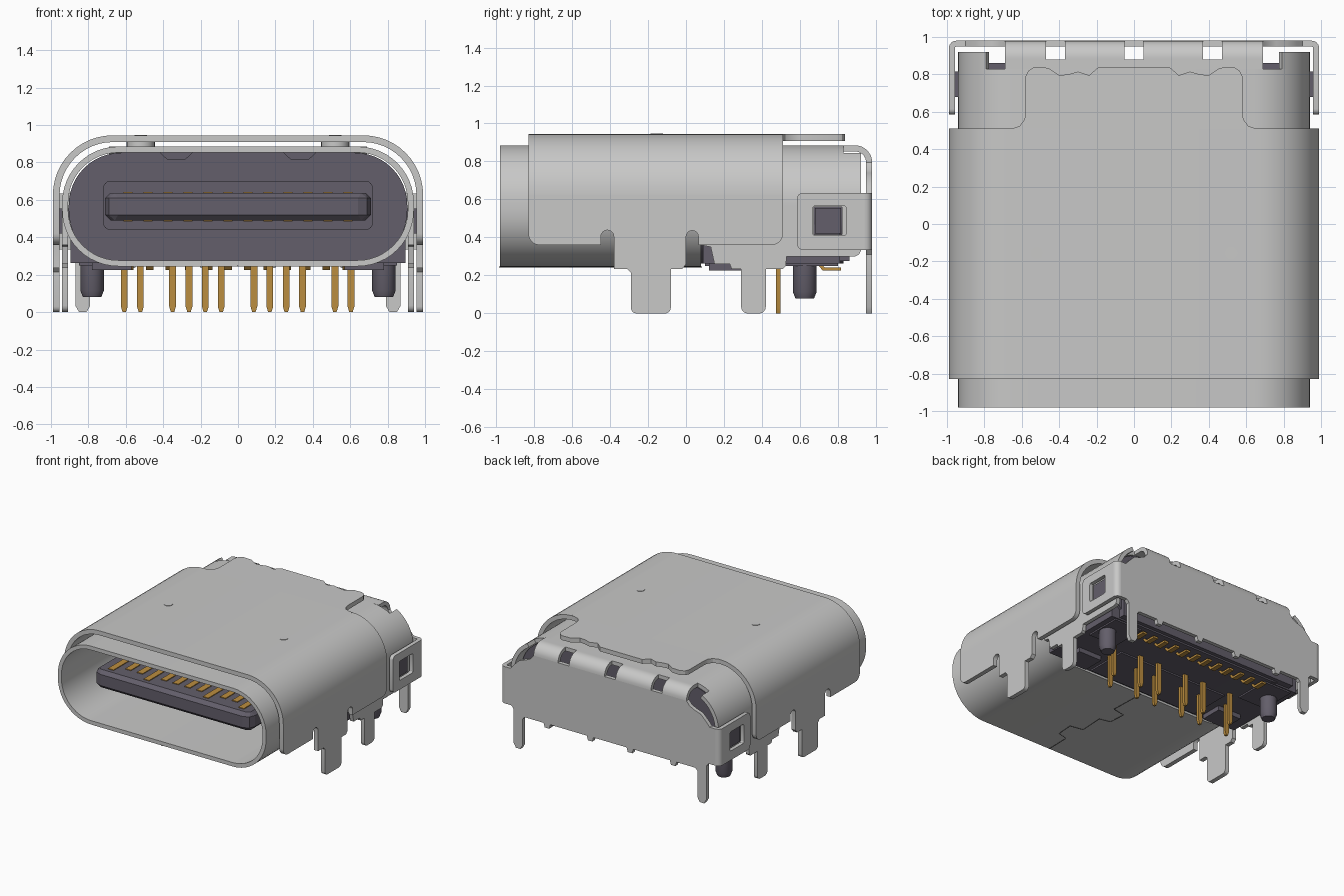
import bpy, bmesh, math
from mathutils import Vector

if "Cube" in bpy.data.objects:
    bpy.data.objects.remove(bpy.data.objects["Cube"])


def material(name, rgb):
    m = bpy.data.materials.new(name)
    m.diffuse_color = (*rgb, 1)
    m.use_nodes = True
    m.node_tree.nodes["Principled BSDF"].inputs["Base Color"].default_value = m.diffuse_color
    return m


METAL = material("brushed_metal", (0.58, 0.58, 0.575))
PLASTIC = material("dark_plastic", (0.125, 0.113, 0.145))
GOLD = material("gold_contact", (0.50, 0.27, 0.05))
SEAM = material("seam_grey", (0.10, 0.10, 0.10))


# ---------- helpers ----------
def place(axis, p, q, d):
    return {'x': (d, p, q), 'y': (p, d, q), 'z': (p, q, d)}[axis]


def build(name, mat, solids, both_sides=False, bevel=0):
    """Each solid is (loops, axis, from, to): flat loops filled and extruded."""
    obm = bmesh.new()
    for side in ((1, -1) if both_sides else (1,)):
        for loops, axis, a, b in solids:
            bm = bmesh.new()
            for loop in loops:
                vs = [bm.verts.new(place(axis, p, q, a)) for p, q in loop]
                for i, v in enumerate(vs):
                    bm.edges.new((vs[i - 1], v))
            normal = Vector(place(axis, 0, 0, 1))
            bmesh.ops.triangle_fill(bm, use_beauty=True, edges=bm.edges[:], normal=normal)
            ext = bmesh.ops.extrude_face_region(bm, geom=bm.faces[:])
            moved = [v for v in ext['geom'] if isinstance(v, bmesh.types.BMVert)]
            bmesh.ops.translate(bm, verts=moved, vec=normal * (b - a))
            for v in bm.verts:
                v.co.x *= side
            bmesh.ops.recalc_face_normals(bm, faces=bm.faces[:])
            tmp = bpy.data.meshes.new("tmp")
            bm.to_mesh(tmp)
            bm.free()
            obm.from_mesh(tmp)
            bpy.data.meshes.remove(tmp)
    me = bpy.data.meshes.new(name)
    bmesh.ops.dissolve_limit(obm, angle_limit=0.002, verts=obm.verts[:], edges=obm.edges[:])
    obm.to_mesh(me)
    obm.free()
    ob = bpy.data.objects.new(name, me)
    bpy.context.collection.objects.link(ob)
    me.materials.append(mat)
    if bevel:
        mod = ob.modifiers.new("bevel", 'BEVEL')
        mod.width, mod.segments = bevel, 1
    else:
        bpy.ops.object.select_all(action='DESELECT')
        ob.select_set(True)
        bpy.context.view_layer.objects.active = ob
        bpy.ops.object.shade_smooth_by_angle(angle=math.radians(30))
    return ob


def arc(cx, cz, r, a0, a1, n=12):
    return [(cx + r * math.cos(math.radians(a0 + (a1 - a0) * i / n)),
             cz + r * math.sin(math.radians(a0 + (a1 - a0) * i / n))) for i in range(n + 1)]


def rrect(x0, x1, z0, z1, r, n=12):
    return (arc(x1 - r, z1 - r, r, 0, 90, n) + arc(x0 + r, z1 - r, r, 90, 180, n)
            + arc(x0 + r, z0 + r, r, 180, 270, n) + arc(x1 - r, z0 + r, r, 270, 360, n))


def rect(x0, x1, z0, z1):
    return [(x0, z0), (x1, z0), (x1, z1), (x0, z1)]


def box(x0, x1, y0, y1, z0, z1):
    return ([rect(x0, x1, z0, z1)], 'y', y0, y1)


def arch(w, top, r, low):
    return [(w, low)] + arc(w - r, top - r, r, 0, 90) + arc(r - w, top - r, r, 90, 180) + [(-w, low)]


def u_loop(w, top, r, low, t):
    return arch(w, top, r, low) + arch(w - t, top - t, r - t, low)[::-1]


def both(half):
    """Mirror a half outline about x = 0."""
    return half + [(-x, z) for x, z in reversed(half)]


# ---------- outer shell: arch, rear tab, side walls with legs ----------
tab = both([(.68, .50), (.65, .51), (.61, .525), (.585, .56), (.58, .6), (.58, .79), (.565, .82),
            (.535, .838), (.46, .835), (.40, .795), (.35, .80), (.3, .815), (.24, .795), (.19, .838)])
build("outer_shell", METAL, [([u_loop(.99, .945, .32, .62, .036)], 'y', -.83, .51),
                             ([tab], 'z', .909, .945)])
wall = ([(-.83, .62), (.51, .62)] + arc(.45, .42, .06, 0, -90, 5) + [(.065, .36)]
        + arc(.033, .405, .032, 0, 180, 8) + [(.001, .26), (-.02, .235), (-.08, .235)]
        + arc(-.11, .03, .03, 0, -90, 4) + arc(-.26, .03, .03, 270, 180, 4)
        + [(-.29, .215), (-.31, .235), (-.38, .235)] + arc(-.414, .405, .034, 0, 180, 8)
        + [(-.448, .36)] + arc(-.77, .42, .06, 270, 180, 5))
build("outer_side_walls", METAL, [([wall], 'x', .954, .99)], True)

# shallow round dimples on top and the spacers below them
build("top_dimples", METAL, [([arc(.52, -.155, .033, 0, 345, 23)], 'z', .94, .948),
                             ([arc(.52, -.155, .075, 0, 345, 23)], 'z', .884, .91)], True)

# ---------- inner shell ----------
T = .032
side_arc = ([p for p in arch(.94, .885, .3, .565) if p[0] > .77]
            + [p for p in arch(.94 - T, .885 - T, .3 - T, .565) if p[0] > .77][::-1])
build("inner_shell", METAL, [
    ([rrect(-.94, .94, .245, .885, .3), rrect(T - .94, .94 - T, .245 + T, .885 - T, .3 - T)], 'y', -.98, .08),
    ([u_loop(.94, .885, .3, .565, T)], 'y', .08, .83),
    box(-.69, .69, .83, .88, .885 - T, .885)])
leg2 = ([(.08, .58), (.92, .58), (.92, .33), (.91, .31), (.89, .30), (.53, .30), (.525, .25), (.51, .235), (.42, .235)]
        + arc(.385, .035, .035, 0, -90, 4) + arc(.325, .035, .035, 270, 180, 4)
        + [(.29, .235), (.24, .235), (.23, .26), (.15, .26), (.13, .35), (.08, .36)])
nub = rect(.675, .82, .415, .56)
build("inner_side_walls", METAL, [([leg2, nub], 'x', .94 - T, .94), ([side_arc], 'y', .83, .92)], True)

# fine interlocking seam under the shell
path = [(0, -.98), (.005, -.78), (.09, -.76), (.10, -.62), (-.01, -.60), (0, -.4),
        (-.09, -.38), (-.1, -.24), (.01, -.22), (0, .08)]
build("bottom_seam", SEAM, [([[(x - .003, y - .003) for x, y in path]
                              + [(x + .003, y + .003) for x, y in reversed(path)]], 'z', .243, .248)])

# ---------- rear cover: bent strips, back plate, wrap-around wings ----------
bend = ([(.88, .885)] + arc(.89, .795, .09, 90, 0, 8) + arc(.89, .795, .09 - T, 0, 90, 8) + [(.88, .885 - T)])
build("rear_bend_strips", METAL, [([bend], 'x', a, b) for a, b in
                                  ((-.69, -.47), (-.37, -.05), (.05, .37), (.47, .69))])
back = both([(.69, .795), (.72, .76), (.76, .74), (.82, .72), (.87, .67), (.90, .635), (.95, .635), (.95, .335),
             (.89, .335), (.87, .31), (.87, .035), (.85, 0), (.81, 0), (.79, .035), (.79, .25), (.77, .27),
             (.60, .27), (.59, .235), (.55, .235), (.54, .27), (.21, .27), (.20, .235), (.16, .235), (.15, .27)])
build("back_plate", METAL, [([back], 'y', .98 - T, .98)])
wing = rrect(.585, .94, .335, .635, .03, 4)
wing = [(.94, z) if y > .9 else (y, z) for y, z in wing]
build("rear_wings", METAL, [
    ([wing, rrect(.667, .845, .41, .567, .015, 3)], 'x', .99 - T, .99),
    ([arc(.95, .94, .04, 0, 90, 6) + arc(.95, .94, .04 - T, 90, 0, 6)], 'z', .335, .635)], True)

# ---------- plastic housing ----------
build("housing", PLASTIC, [
    ([rrect(-.905, .905, .262, .852, .28)], 'y', .06, .83),
    box(-.895, .895, .09, .81, .262, .5),
    box(-.82, .82, .55, .86, .275, .45),
    box(-.5, .5, .1, .45, .25, .27)])
build("housing_details", PLASTIC, [
    box(.57, .78, .12, .30, .225, .27),
    box(.60, .85, .5, .8, .25, .27),
    ([[(.42, .854), (.38, .817), (.28, .817), (.24, .854)]], 'y', -.2, .08),
    box(.90, .962, .68, .815, .42, .555)], True)

# locating pegs with tapered tips
for s, label in ((1, "right"), (-1, "left")):
    bpy.ops.mesh.primitive_cylinder_add(vertices=32, radius=.063, depth=.2, location=(s * .78, .625, .18))
    peg = bpy.context.object
    peg.name = label + "_locating_peg"
    for v in peg.data.vertices:
        if v.co.z < 0:
            v.co.z += .035
    bm = bmesh.new()
    bm.from_mesh(peg.data)
    low = [f for f in bm.faces if f.normal.z < -.9]
    ext = bmesh.ops.extrude_face_region(bm, geom=low)
    for v in [g for g in ext['geom'] if isinstance(g, bmesh.types.BMVert)]:
        v.co = (v.co.x * .78, v.co.y * .78, v.co.z - .035)
    bmesh.ops.delete(bm, geom=low, context='FACES_ONLY')
    bm.to_mesh(peg.data)
    bm.free()
    peg.data.materials.append(PLASTIC)
    bpy.ops.object.shade_smooth_by_angle(angle=math.radians(25))

# ---------- tongue ----------
plan = [(-.71, .1), (-.71, -.82), (-.67, -.86), (.67, -.86), (.71, -.82), (.71, .1)]
build("tongue", PLASTIC, [([plan], 'z', .49, .637)], bevel=.03)
build("tongue_base", PLASTIC, [([rrect(-.72, .72, .44, .70, .035, 4)], 'y', -.2, .1)])

# ---------- gold contacts ----------
pads = []
for i in range(12):
    x = (i - 5.5) * .107
    y0 = -.80 if i in (0, 3, 8, 11) else -.73
    pads += [box(x - .025, x + .025, y0, -.19, .63, .643), box(x - .025, x + .025, y0, -.19, .484, .497)]
build("tongue_contacts", GOLD, pads)

pins = []
for i, x in enumerate((-.608, -.522, -.35, -.262, -.175, -.09, .085, .17, .258, .345, .518, .604)):
    y = .475 if i % 2 else .33
    pins.append(([[(x - .018, .28), (x - .018, .03), (x - .009, 0), (x + .009, 0),
                   (x + .018, .03), (x + .018, .28)]], 'y', y, y + .022))
build("through_hole_pins", GOLD, pins)

lead = [(.66, .29), (.69, .262), (.72, .225), (.815, .225), (.815, .242), (.73, .242), (.70, .275), (.68, .295)]
build("rear_leads", GOLD, [([lead], 'x', (i - 5.5) * .105 - .02, (i - 5.5) * .105 + .02) for i in range(12)])
